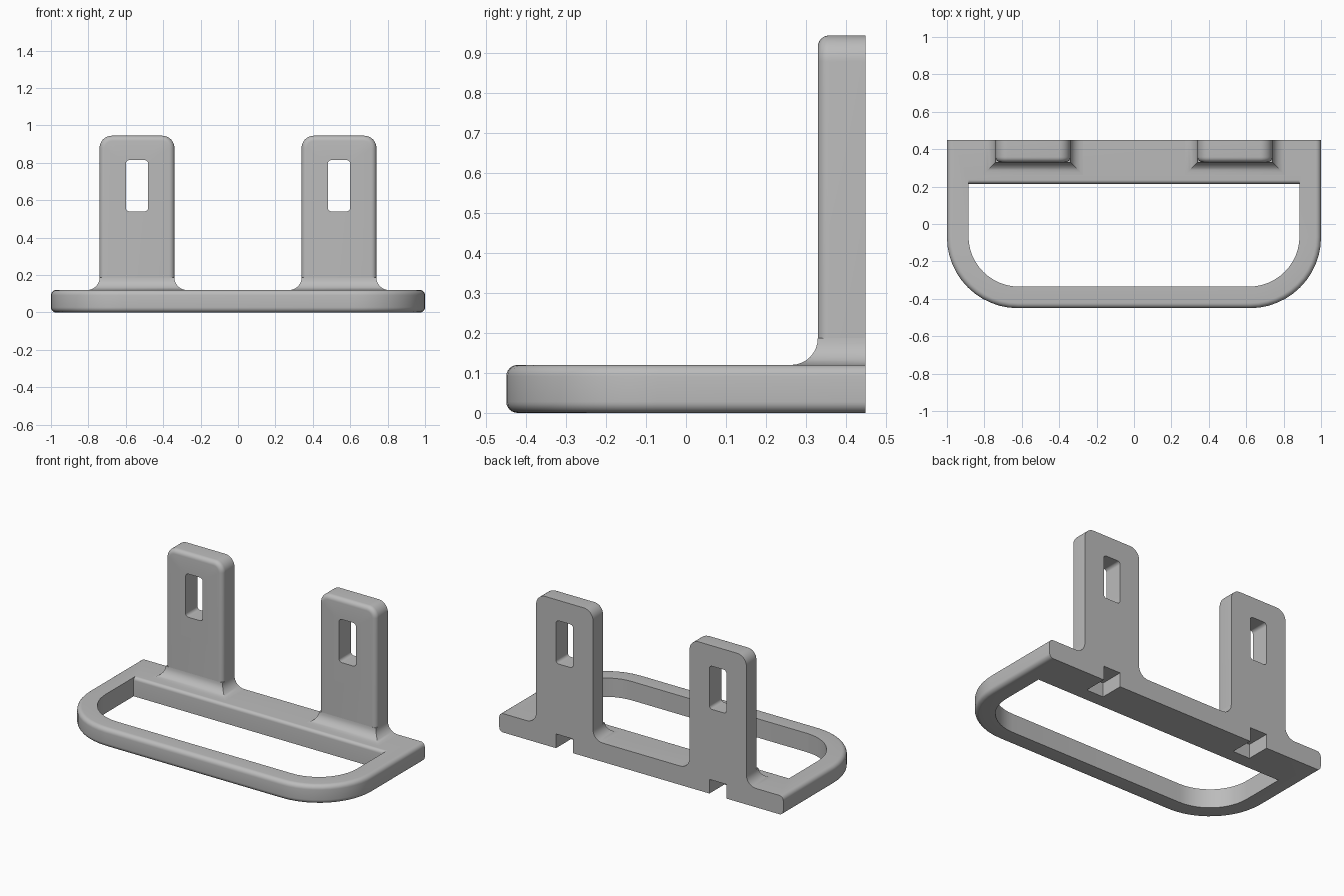
import bpy, bmesh, math

cube = bpy.data.objects.get("Cube")
if cube:
    bpy.data.objects.remove(cube, do_unlink=True)

GREY = (0.5, 0.5, 0.5, 1.0)
mat = bpy.data.materials.new("plain grey")
mat.use_nodes = True
mat.diffuse_color = GREY
bsdf = next(n for n in mat.node_tree.nodes if n.type == 'BSDF_PRINCIPLED')
bsdf.inputs["Base Color"].default_value = GREY

BACK, BASE_TOP, EDGE = 0.45, 0.12, 0.028
TOWER_X, TOWER_HALF, TOWER_FRONT, TOWER_TOP = 0.54, 0.2, 0.33, 0.945
FLARE = 0.067


def rounded_rect(u0, u1, v0, v1, r_low, r_high, steps=12):
    """Rectangle outline with separate radii for its low-v and high-v corners."""
    pts = []
    for u, v, su, sv, r, start in ((u0, v0, 1, 1, r_low, 180), (u1, v0, -1, 1, r_low, 270),
                                   (u1, v1, -1, -1, r_high, 0), (u0, v1, 1, -1, r_high, 90)):
        for i in range(steps + 1):
            a = math.radians(start + 90 * i / steps)
            pts.append((u + su * r + r * math.cos(a), v + sv * r + r * math.sin(a)))
    return pts


def quarter(r, steps=6):
    """Pairs (inset, drop) running round a quarter-circle edge, from face to side."""
    angles = [math.pi / 2 * i / steps for i in range(steps + 1)]
    return [(r * (1 - math.sin(a)), r * (1 - math.cos(a))) for a in angles]


def loft(name, loops, closed):
    """Bridge matching point loops; either join last to first or cap both ends."""
    bm = bmesh.new()
    rings = [[bm.verts.new(p) for p in loop] for loop in loops]
    pairs = list(zip(rings, rings[1:])) + ([(rings[-1], rings[0])] if closed else [])
    for a, b in pairs:
        for i in range(len(a)):
            j = (i + 1) % len(a)
            bm.faces.new((a[i], a[j], b[j], b[i]))
    if not closed:
        bm.faces.new(rings[0])
        bm.faces.new(rings[-1])
    bmesh.ops.remove_doubles(bm, verts=bm.verts, dist=1e-5)
    bmesh.ops.recalc_face_normals(bm, faces=bm.faces)
    mesh = bpy.data.meshes.new(name)
    bm.to_mesh(mesh)
    bm.free()
    obj = bpy.data.objects.new(name, mesh)
    bpy.context.collection.objects.link(obj)
    mesh.materials.append(mat)
    return obj


def smooth(obj):
    bpy.ops.object.select_all(action='DESELECT')
    obj.select_set(True)
    bpy.context.view_layer.objects.active = obj
    bpy.ops.object.shade_smooth_by_angle(angle=math.radians(30))


# Base frame: rounded outer edge, sharp back, opening with a softened rear lip
def base_outer(inset, z):
    return [(x, y, z) for x, y in rounded_rect(-1 + inset, 1 - inset, -BACK + inset, BACK,
                                               0.38 - inset, 0)]


def base_inner(grow, z):
    return [(x, y, z) for x, y in rounded_rect(-0.885, 0.885, -0.335, 0.215 + grow, 0.27, 0)]


loops = [base_outer(i, d) for i, d in quarter(EDGE)]
loops += [base_outer(i, BASE_TOP - d) for i, d in reversed(quarter(EDGE))]
loops += [base_inner(i, BASE_TOP - d) for i, d in quarter(0.02)]
loops += [base_inner(0, 0)]
base = loft("base_frame", loops, True)

# Notches under the back edge
for side in (-1, 1):
    c = side * TOWER_X
    cutter = loft("notch_cutter", [[(x, y, z) for x, y in
                                    rounded_rect(c - 0.06, c + 0.06, 0.3, 0.6, 0, 0, 1)]
                                   for z in (-0.1, 0.09)], False)
    cutter.hide_render = True
    mod = base.modifiers.new("notch", 'BOOLEAN')
    mod.operation, mod.solver, mod.object = 'DIFFERENCE', 'EXACT', cutter
    bpy.context.view_layer.objects.active = base
    bpy.ops.object.modifier_apply(modifier=mod.name)
    bpy.data.objects.remove(cutter, do_unlink=True)
smooth(base)

# Upright towers, each with a slot and a flared foot
for side, label in ((1, "left"), (-1, "right")):
    c = side * TOWER_X

    def tower_outer(inset, y):
        w = TOWER_HALF - inset
        return [(x, y, z) for x, z in rounded_rect(c - w, c + w, BASE_TOP - 0.005,
                                                   TOWER_TOP - inset, 0, 0.065 - inset)]

    def slot(y):
        return [(x, y, z) for x, z in rounded_rect(c - 0.06, c + 0.06, 0.54, 0.815, 0.02, 0.02)]

    loops = [tower_outer(0, BACK)]
    loops += [tower_outer(i, TOWER_FRONT + d) for i, d in reversed(quarter(EDGE))]
    loops += [slot(TOWER_FRONT), slot(BACK)]
    smooth(loft(label + "_tower", loops, True))

    # Concave mitred foot blending the tower into the base
    loops = []
    for i in range(9):
        a = math.pi / 2 * i / 8
        out, z = FLARE * (1 - math.sin(a)), BASE_TOP + FLARE * (1 - math.cos(a))
        w = TOWER_HALF + out
        loops.append([(x, y, z) for x, y in rounded_rect(c - w, c + w, TOWER_FRONT - out, BACK,
                                                         0, 0, 1)])
    smooth(loft(label + "_tower_foot", loops, False))
